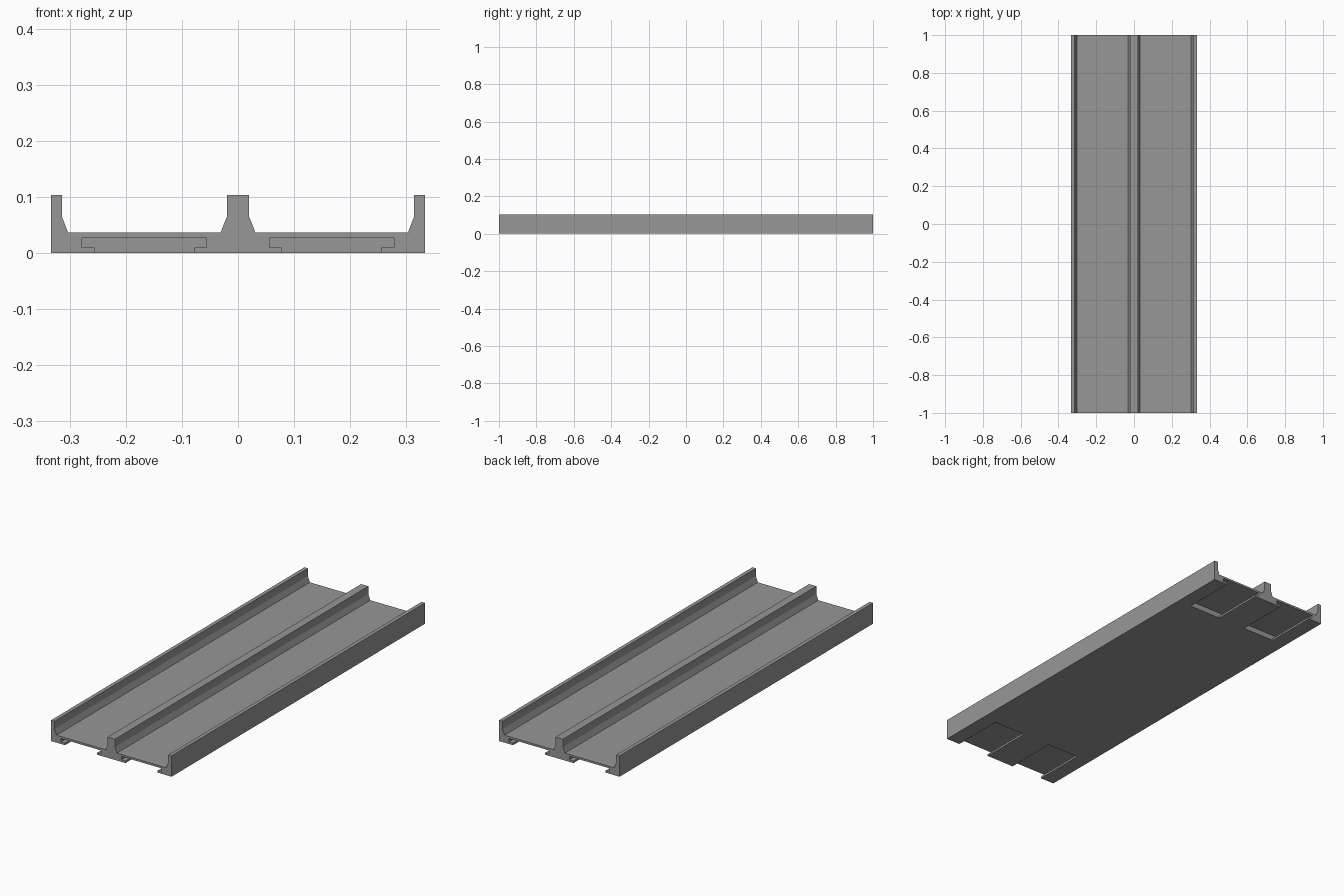
import bpy, bmesh

if "Cube" in bpy.data.objects:
    bpy.data.objects.remove(bpy.data.objects["Cube"])

HALF_LEN = 1.0
SLOT_DEPTH = 0.27

grey = bpy.data.materials.new("mid_grey")
grey.diffuse_color = (0.31, 0.31, 0.31, 1)
grey.use_nodes = True
grey.node_tree.nodes["Principled BSDF"].inputs["Base Color"].default_value = grey.diffuse_color


def extrude_profile(name, profile, y0, y1):
    """Extrude an x-z outline along y."""
    bm = bmesh.new()
    face = bm.faces.new([bm.verts.new((x, y0, z)) for x, z in profile])
    ext = bmesh.ops.extrude_face_region(bm, geom=[face])
    moved = [v for v in ext["geom"] if isinstance(v, bmesh.types.BMVert)]
    bmesh.ops.translate(bm, verts=moved, vec=(0, y1 - y0, 0))
    bmesh.ops.recalc_face_normals(bm, faces=bm.faces)
    mesh = bpy.data.meshes.new(name)
    bm.to_mesh(mesh)
    bm.free()
    obj = bpy.data.objects.new(name, mesh)
    bpy.context.collection.objects.link(obj)
    mesh.materials.append(grey)
    return obj


# Double channel: outer walls, centre rib and sloped wall feet
half = [(0.02, 0.104), (0.02, 0.065), (0.031, 0.037), (0.303, 0.037),
        (0.314, 0.065), (0.314, 0.104), (0.333, 0.104), (0.333, 0.0)]
outline = half + [(-x, z) for x, z in reversed(half)]
channel = extrude_profile("double_channel", outline, -HALF_LEN, HALF_LEN)

# T-shaped slots under both ends of each lane
for sx in (-1, 1):
    cx = sx * 0.167
    tee = [(cx + x, z) for x, z in (
        (-0.089, -0.02), (0.089, -0.02), (0.089, 0.01), (0.111, 0.01),
        (0.111, 0.027), (-0.111, 0.027), (-0.111, 0.01), (-0.089, 0.01))]
    for sy in (-1, 1):
        cutter = extrude_profile("slot_cutter", tee, sy * (HALF_LEN - SLOT_DEPTH),
                                 sy * (HALF_LEN + 0.05))
        cutter.hide_render = True
        cutter.hide_viewport = True
        cutter.display_type = 'WIRE'
        mod = channel.modifiers.new("slot", 'BOOLEAN')
        mod.operation = 'DIFFERENCE'
        mod.solver = 'EXACT'
        mod.object = cutter
